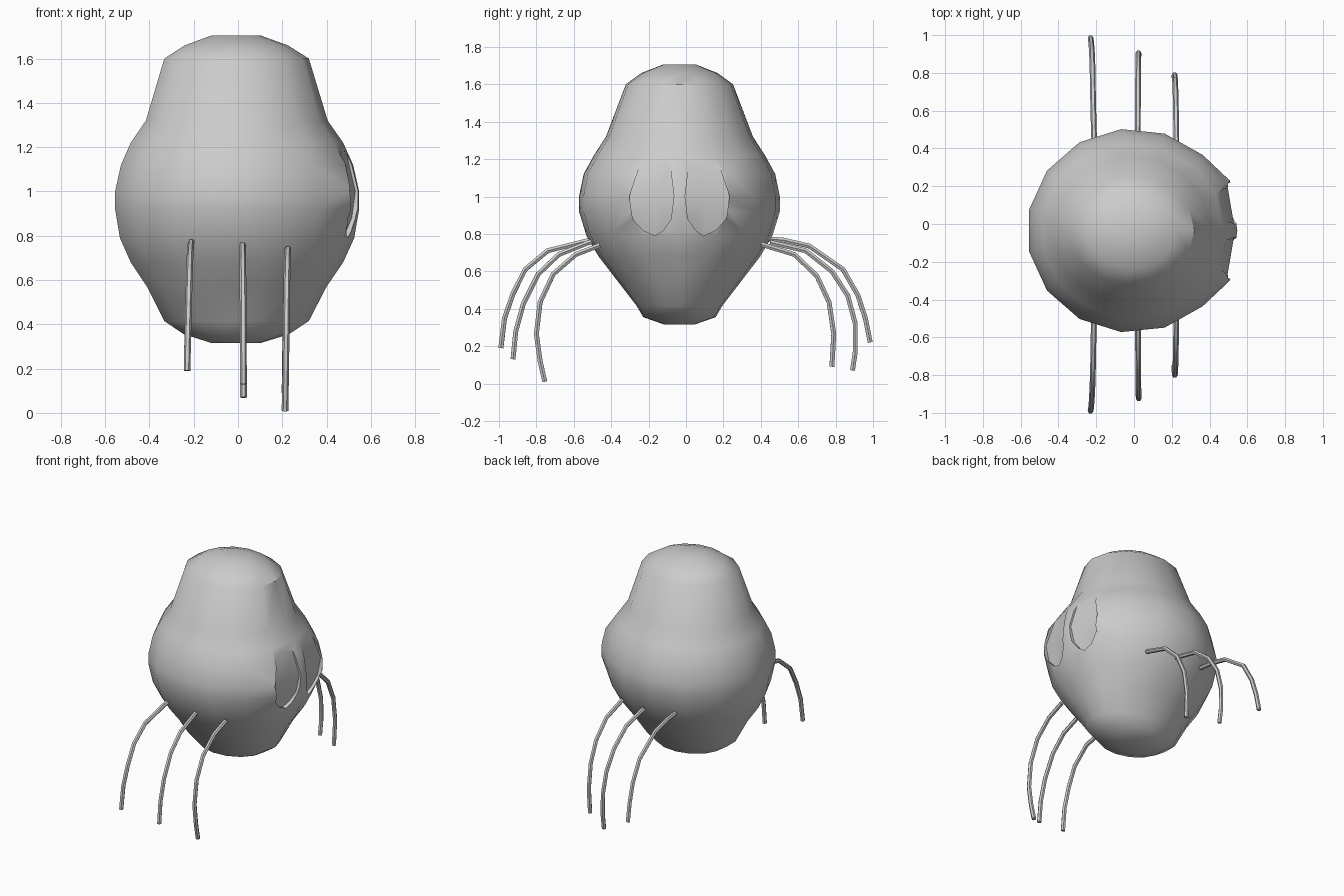
import bpy, bmesh
from math import cos, sin, tau, radians

if "Cube" in bpy.data.objects:
    bpy.data.objects.remove(bpy.data.objects["Cube"])

SIDES = 15
CX, CY = -0.01, -0.035


def finish(name, bm):
    bmesh.ops.recalc_face_normals(bm, faces=bm.faces)
    me = bpy.data.meshes.new(name)
    bm.to_mesh(me)
    bm.free()
    ob = bpy.data.objects.new(name, me)
    bpy.context.collection.objects.link(ob)
    return ob


def activate(ob):
    bpy.ops.object.select_all(action='DESELECT')
    ob.select_set(True)
    bpy.context.view_layer.objects.active = ob


# body: elliptical rings (z, x radius, y radius)
RINGS = [(.315, .11, .08), (.355, .24, .195), (.415, .33, .23), (.57, .41, .35),
         (.68, .485, .435), (.79, .535, .50), (.92, .557, .54), (1.0, .557, .54),
         (1.12, .53, .515), (1.22, .485, .46), (1.32, .415, .395),
         (1.60, .33, .288), (1.66, .235, .205), (1.705, .11, .09)]
bm = bmesh.new()
rows = []
for z, rx, ry in RINGS:
    row = []
    for i in range(SIDES):
        a = tau * i / SIDES
        x, y = CX + rx * cos(a), CY + ry * sin(a)
        if i in (1, SIDES - 1) and .85 < z < 1.15:   # brow bulge beside the eyes
            x, y = x + .01, CY + (y - CY) * 1.2
        row.append(bm.verts.new((x, y, z)))
    rows.append(row)
for lo, hi in zip(rows, rows[1:]):
    for i in range(SIDES):
        j = (i + 1) % SIDES
        bm.faces.new((lo[i], lo[j], hi[j], hi[i]))
bm.faces.new(rows[0])
bm.faces.new(rows[-1])
body = finish("body", bm)

# eye sockets: shallow many-sided recesses on the +x side, mirrored about CY
EYE = [(-.245, 1.17), (-.165, 1.20), (-.085, 1.17), (-.065, 1.0), (-.08, .88),
       (-.12, .82), (-.165, .79), (-.23, .82), (-.285, .88), (-.303, 1.0)]


def socket_cutter(name, side):
    def floor(y, z):
        return .535 - .17 * abs(y - CY) - .045 * ((z - .99) / .2) ** 2
    bm = bmesh.new()
    pts = [(CY + side * (y - CY), z) for y, z in EYE]
    back = [bm.verts.new((floor(y, z), y, z)) for y, z in pts]
    front = [bm.verts.new((.75, y, z)) for y, z in pts]
    yc, zc = CY + side * -.145, .99
    mid = bm.verts.new((floor(yc, zc), yc, zc))
    for i in range(len(pts)):
        j = (i + 1) % len(pts)
        bm.faces.new((back[i], back[j], front[j], front[i]))
        bm.faces.new((mid, back[j], back[i]))
    bm.faces.new(front)
    ob = finish(name, bm)
    ob.hide_render = True
    return ob


for name, side in (("eye_cutter_near", 1), ("eye_cutter_far", -1)):
    cutter = socket_cutter(name, side)
    activate(body)
    mod = body.modifiers.new("socket", 'BOOLEAN')
    mod.operation = 'DIFFERENCE'
    mod.solver = 'EXACT'
    mod.object = cutter
    bpy.ops.object.modifier_apply(modifier=mod.name)
    bpy.data.objects.remove(cutter)
activate(body)
bpy.ops.object.shade_smooth_by_angle(angle=radians(40))

# legs: thin bent tubes, (y, z) paths at three x stations on both sides
LEGS = {
    "back_leg_near": (-.21, -.23, [(-.50, .77), (-.54, .76), (-.74, .71), (-.86, .61), (-.925, .48), (-.97, .35), (-.99, .19)]),
    "middle_leg_near": (.02, .025, [(-.50, .76), (-.53, .75), (-.68, .69), (-.79, .585), (-.87, .425), (-.91, .28), (-.925, .13)]),
    "front_leg_near": (.225, .212, [(-.46, .74), (-.59, .69), (-.71, .585), (-.78, .435), (-.80, .265), (-.78, .12), (-.755, .01)]),
    "back_leg_far": (-.21, -.23, [(.42, .775), (.52, .767), (.66, .735), (.84, .61), (.92, .47), (.96, .345), (.985, .22)]),
    "middle_leg_far": (.02, .025, [(.45, .755), (.64, .71), (.78, .60), (.865, .47), (.905, .32), (.905, .17), (.89, .07)]),
    "front_leg_far": (.225, .212, [(.40, .745), (.58, .69), (.70, .575), (.765, .435), (.79, .265), (.78, .09)]),
}
for name, (x0, x1, path) in LEGS.items():
    cu = bpy.data.curves.new(name, 'CURVE')
    cu.dimensions = '3D'
    cu.bevel_depth = .015
    cu.bevel_resolution = 1
    cu.use_fill_caps = True
    sp = cu.splines.new('POLY')
    sp.points.add(len(path) - 1)
    for i, (y, z) in enumerate(path):
        t = i / (len(path) - 1)
        sp.points[i].co = (x0 + (x1 - x0) * t, y, z, 1)
    ob = bpy.data.objects.new(name, cu)
    bpy.context.collection.objects.link(ob)
    activate(ob)
    bpy.ops.object.convert(target='MESH')
    bpy.ops.object.shade_smooth_by_angle(angle=radians(50))
